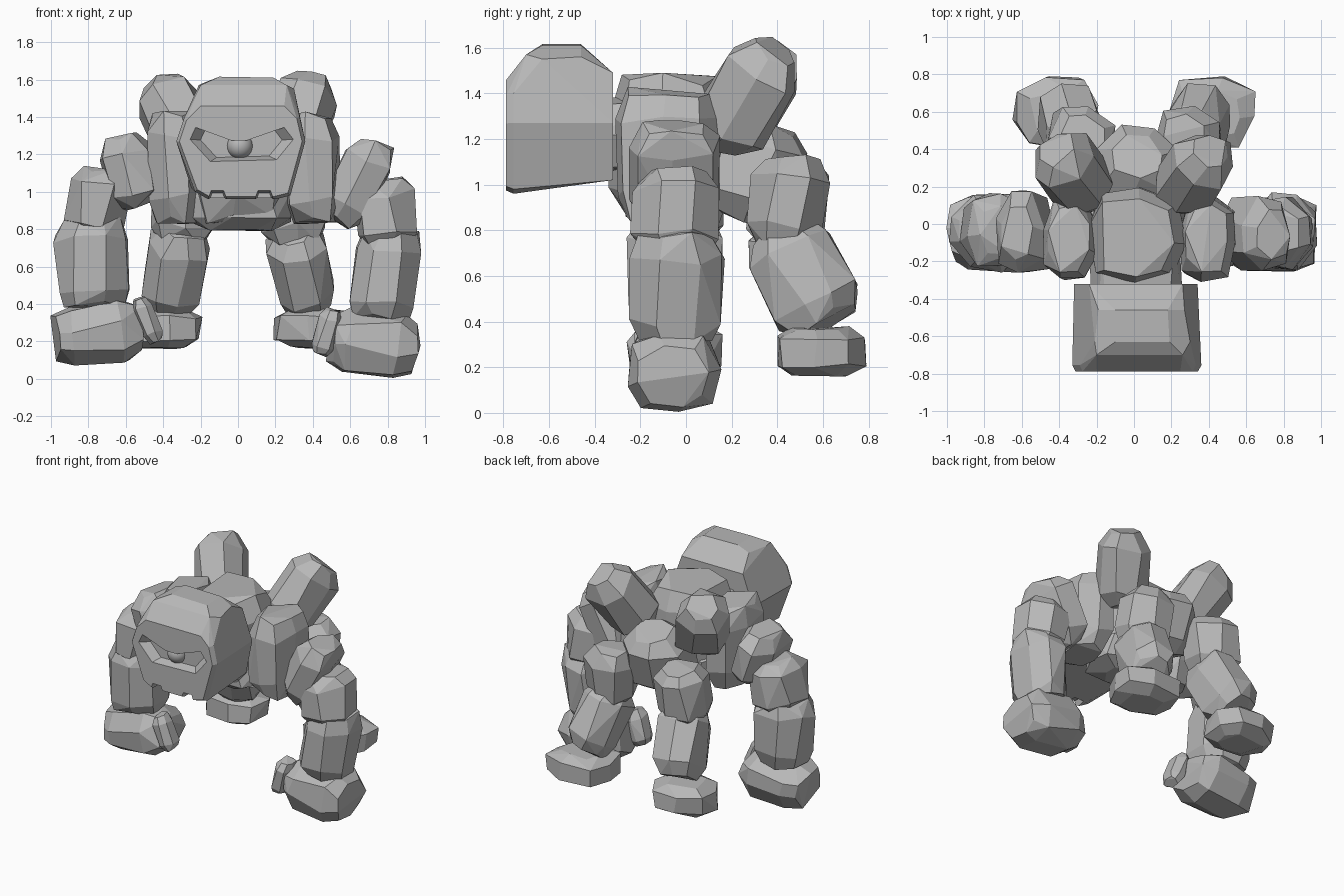
import bpy, bmesh, math, random
from mathutils import Vector, Matrix

if "Cube" in bpy.data.objects:
    bpy.data.objects.remove(bpy.data.objects["Cube"])

stone = bpy.data.materials.new("grey_stone")
stone.diffuse_color = (0.48, 0.48, 0.48, 1)
stone.use_nodes = True
stone.node_tree.nodes["Principled BSDF"].inputs["Base Color"].default_value = stone.diffuse_color


def finish(name, bm):
    bmesh.ops.recalc_face_normals(bm, faces=bm.faces)
    me = bpy.data.meshes.new(name)
    bm.to_mesh(me)
    bm.free()
    me.materials.append(stone)
    ob = bpy.data.objects.new(name, me)
    bpy.context.collection.objects.link(ob)
    return ob


def hull(name, pts, merge=0.2):
    bm = bmesh.new()
    for p in pts:
        bm.verts.new(p)
    r = bmesh.ops.convex_hull(bm, input=bm.verts)
    junk = {g for g in r["geom_interior"] + r["geom_unused"] if isinstance(g, bmesh.types.BMVert)}
    bmesh.ops.delete(bm, geom=list(junk), context='VERTS')
    bmesh.ops.dissolve_limit(bm, angle_limit=merge, verts=bm.verts, edges=bm.edges)
    return finish(name, bm)


def rock(name, centre, size, axis=(0, 0, 1), seed=1, sides=7, tip=0.66):
    """Chipped boulder: a chamfered prism of given size along an axis."""
    rnd = random.Random(seed)
    spin = rnd.random() * math.tau
    pts = []
    for t, r in ((-1, tip), (-0.62, 0.98), (0.58, 1), (1, tip)):
        for i in range(sides):
            a = spin + math.tau * (i + rnd.uniform(-.15, .15)) / sides
            k = r * rnd.uniform(0.93, 1.07)
            # squarish cross-section
            q = (abs(math.cos(a)) ** 3.2 + abs(math.sin(a)) ** 3.2) ** (-1 / 3.2)
            pts.append(Vector((k * q * math.cos(a), k * q * math.sin(a), t + rnd.uniform(-.1, .1))))
    for c in range(3):                       # fit exactly to the size
        lo, hi = min(p[c] for p in pts), max(p[c] for p in pts)
        for p in pts:
            p[c] = ((p[c] - lo) / (hi - lo) - 0.5) * size[c]
    z = Vector(axis).normalized()
    ref = Vector((1, 0, 0)) if abs(z.x) < 0.8 else Vector((0, 1, 0))
    x = (ref - z * ref.dot(z)).normalized()
    m = Matrix((x, z.cross(x), z)).transposed()
    return hull(name, [m @ p + Vector(centre) for p in pts])


def cut(target, cutter):
    cutter.hide_render = True
    mod = target.modifiers.new("cut", 'BOOLEAN')
    mod.operation, mod.solver, mod.object = 'DIFFERENCE', 'EXACT', cutter
    dg = bpy.context.evaluated_depsgraph_get()
    me = bpy.data.meshes.new_from_object(target.evaluated_get(dg))
    target.modifiers.clear()
    target.data = me
    bpy.data.objects.remove(cutter)


def prism(name, outline, y0, y1, centre, shrink):
    """Outline in x, z, tapering from y0 to y1."""
    bm = bmesh.new()
    cx, cz = centre
    a = [bm.verts.new((x, y0, z)) for x, z in outline]
    b = [bm.verts.new((cx + (x - cx) * shrink, y1, cz + (z - cz) * shrink)) for x, z in outline]
    bm.faces.new(a)
    bm.faces.new(b)
    n = len(a)
    for i in range(n):
        bm.faces.new((a[i], a[(i + 1) % n], b[(i + 1) % n], b[i]))
    return finish(name, bm)


# head: broad octagonal face, domed forehead, chamfered front rim
face = [(-.33, 1.27), (-.29, 1.39), (-.21, 1.47), (.26, 1.47), (.33, 1.40), (.36, 1.27),
        (.28, .98), (.2, .96), (-.16, .96), (-.23, 1.0)]
head_pts = [(.01 + (x - .01) * .95, -.788, 1.24 + (z - 1.24) * .95) for x, z in face]
head_pts += [(x, -.755, z) for x, z in face]
head_pts += [(x, -.70, z) for x, z in ((-.2, 1.57), (.26, 1.57))]
head_pts += [(x, -.63, z) for x, z in ((-.21, 1.57), (-.1, 1.615), (.19, 1.61), (.3, 1.55))]
head_pts += [(x, -.46, z) for x, z in ((-.19, 1.58), (-.1, 1.615), (.18, 1.61), (.27, 1.56))]
head_pts += [(x, -.32, z) for x, z in ((-.24, 1.49), (.26, 1.49), (-.32, 1.27), (.34, 1.27), (-.25, 1.02), (.29, 1.02))]
head = hull("head", head_pts, 0.1)

# angry eye socket and mouth notches
eye = [(-.26, 1.28), (-.23, 1.345), (-.04, 1.275), (.05, 1.275), (.25, 1.345), (.30, 1.28), (.21, 1.17), (-.15, 1.16)]
cut(head, prism("socket_cutter", eye, -.792, -.73, (.01, 1.265), .78))
for cx in (-.11, .14):
    notch = [(cx - .065, .93), (cx - .035, 1.01), (cx + .035, 1.01), (cx + .065, .93)]
    cut(head, prism("mouth_cutter", notch, -.82, -.70, (cx, .93), .8))

# pupil
bpy.ops.mesh.primitive_uv_sphere_add(segments=20, ring_count=12, radius=.07, location=(.01, -.715, 1.245))
pupil = bpy.context.object
pupil.name = "pupil"
pupil.data.materials.append(stone)
bpy.ops.object.shade_smooth()

# torso
rock("chest", (.01, -.07, 1.16), (.54, .54, .66), (0, 0, 1), 4, 8, .8)
rock("neck", (.01, -.23, 1.22), (.5, .34, .5), (0, 1, 0), 5, 8, .85)
rock("belly", (0, -.06, .93), (.58, .42, .28), (0, 0, 1), 8, 8, .6)
rock("rump", (.02, .30, 1.06), (.46, .40, .46), (0, .3, 1), 9, 7, .6)
rock("left_shoulder", (-.335, -.07, 1.13), (.30, .46, .61), (-.05, 0, 1), 11, 8, .75)
rock("right_shoulder", (.40, -.08, 1.13), (.30, .46, .60), (-.05, 0, 1), 12, 8, .75)

# left arm
rock("left_upper_arm", (-.58, -.04, 1.11), (.28, .44, .40), (-.25, 0, 1), 21)
rock("left_elbow", (-.75, -.03, .94), (.33, .39, .38), (.2, 0, 1), 22)
rock("left_forearm", (-.785, -.05, .62), (.40, .42, .50), (-.03, 0, 1), 23, 8, .8)
rock("left_fist", (-.745, -.05, .24), (.42, .34, .49), (1, 0, .13), 24, 8, .74)
rock("left_thumb", (-.485, -.14, .315), (.11, .17, .26), (-.4, 0, 1), 25)

# right arm
rock("right_upper_arm", (.645, -.05, 1.05), (.28, .40, .50), (.5, 0, 1), 31)
rock("right_elbow", (.795, -.05, .88), (.33, .39, .38), (-.12, 0, 1), 32)
rock("right_forearm", (.79, -.04, .56), (.35, .42, .50), (.12, 0, 1), 33, 8, .8)
rock("right_fist", (.73, -.05, .19), (.41, .35, .49), (1, 0, -.14), 34, 8, .74)
rock("right_thumb", (.475, -.14, .25), (.13, .17, .26), (.3, 0, 1), 35)

# hind legs and back spikes, mirrored
for s, side in ((-1, "left"), (1, "right")):
    k = 40 if s < 0 else 60
    rock(side + "_thigh", (s * .29, .445, .92), (.36, .35, .42), (s * -.1, .12, 1), k + 2)
    rock(side + "_shin", (s * .335, .51, .60), (.33, .40, .50), (s * -.2, -.5, 1), k + 3, 8, .72)
    rock(side + "_foot", (s * .42, .595, .27), (.46, .39, .22), (0, 0, 1), k + 4, 8, .62)
    rock(side + "_back_spike", (s * .325, .27, 1.38), (.33, .35, .53), (s * .38, .55, .9), k + 5, 7, .58)
